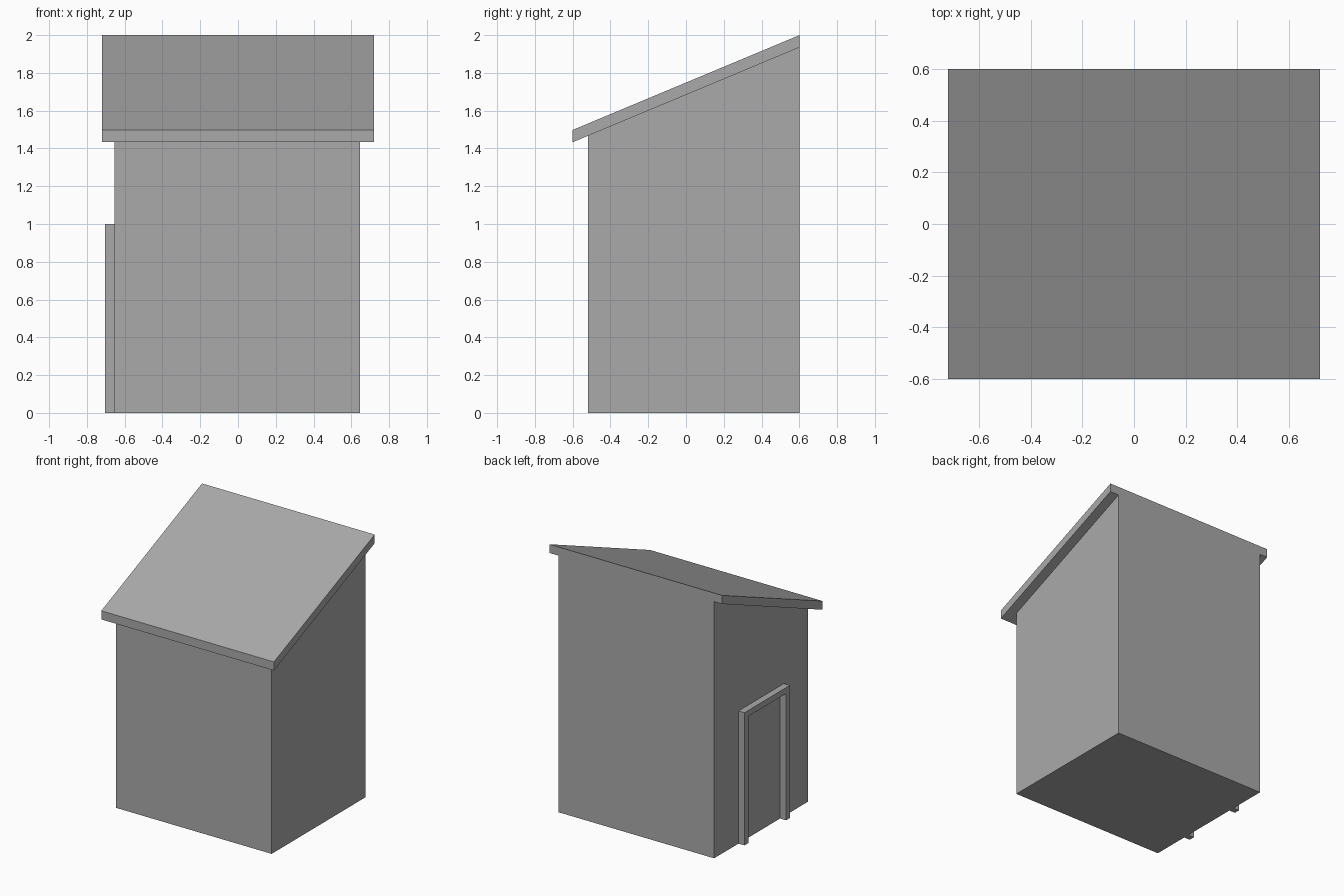
import bpy, bmesh

cube = bpy.data.objects.get("Cube")
if cube:
    bpy.data.objects.remove(cube, do_unlink=True)

# Single plain grey
grey = bpy.data.materials.new("plain_grey")
grey.use_nodes = True
colour = (0.4, 0.4, 0.4, 1)
grey.diffuse_color = colour
grey.node_tree.nodes["Principled BSDF"].inputs["Base Color"].default_value = colour


def extrude_profile(name, profile, x0, x1):
    """Solid made by sweeping a (y, z) profile from x0 to x1."""
    bm = bmesh.new()
    face = bm.faces.new([bm.verts.new((x0, y, z)) for y, z in profile])
    swept = bmesh.ops.extrude_face_region(bm, geom=[face])["geom"]
    verts = [v for v in swept if isinstance(v, bmesh.types.BMVert)]
    bmesh.ops.translate(bm, vec=(x1 - x0, 0, 0), verts=verts)
    bmesh.ops.recalc_face_normals(bm, faces=bm.faces)
    mesh = bpy.data.meshes.new(name)
    bm.to_mesh(mesh)
    bm.free()
    mesh.materials.append(grey)
    obj = bpy.data.objects.new(name, mesh)
    bpy.context.collection.objects.link(obj)
    return obj


BACK, WALL_FRONT, EAVE = 0.6, -0.52, -0.6
WALL_X = -0.655


def slope(y):
    """Height of the roof underside."""
    return 1.433 + (y - EAVE) * 0.418


# Shed walls with a sloping top
extrude_profile("shed_walls", [(WALL_FRONT, 0), (BACK, 0), (BACK, slope(BACK)),
                               (WALL_FRONT, slope(WALL_FRONT))], WALL_X, 0.645)

# Roof slab, overhanging the front and both sides
THICK = 0.065
extrude_profile("roof", [(EAVE, slope(EAVE)), (BACK, slope(BACK)),
                         (BACK, slope(BACK) + THICK), (EAVE, slope(EAVE) + THICK)],
                -0.72, 0.72)

# Door surround on the -x wall: two posts and a lintel in one outline
Y0, Y1, TOP, BAR = -0.23, 0.31, 1.0, 0.045
extrude_profile("door_frame", [(Y0, 0), (Y0 + BAR, 0), (Y0 + BAR, TOP - BAR),
                               (Y1 - BAR, TOP - BAR), (Y1 - BAR, 0), (Y1, 0),
                               (Y1, TOP), (Y0, TOP)], -0.705, WALL_X)
